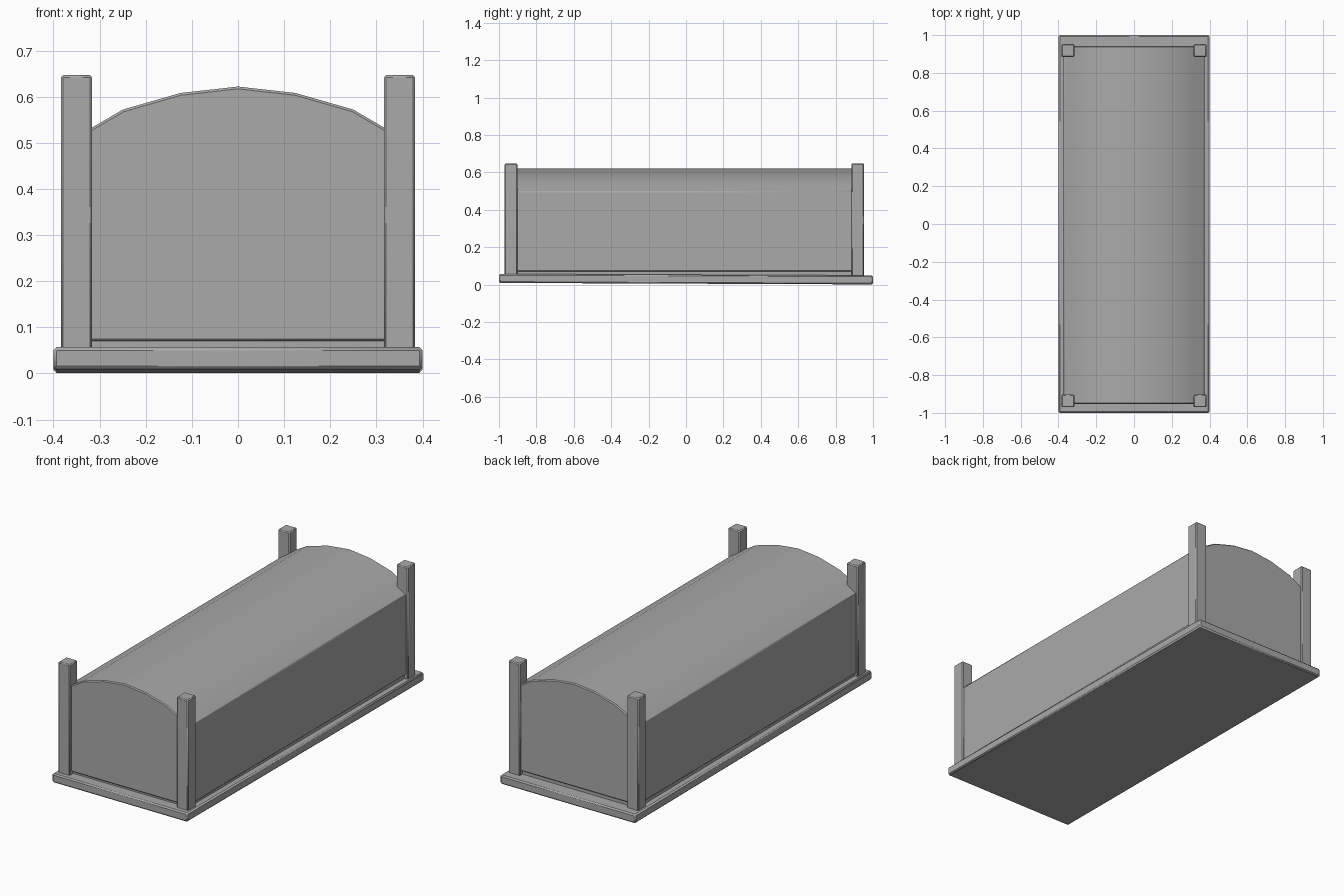
import bpy, bmesh, math
from mathutils import Vector

cube = bpy.data.objects.get("Cube")
if cube:
    bpy.data.objects.remove(cube, do_unlink=True)

grey = bpy.data.materials.new("plain grey")
grey.use_nodes = True
COLOUR = (0.4, 0.4, 0.4, 1)
grey.diffuse_color = COLOUR
grey.node_tree.nodes["Principled BSDF"].inputs["Base Color"].default_value = COLOUR


def finish(name, bm, bevel):
    bmesh.ops.recalc_face_normals(bm, faces=bm.faces)
    mesh = bpy.data.meshes.new(name)
    bm.to_mesh(mesh)
    bm.free()
    mesh.materials.append(grey)
    obj = bpy.data.objects.new(name, mesh)
    bpy.context.collection.objects.link(obj)
    if bevel:
        mod = obj.modifiers.new("soft edges", "BEVEL")
        mod.width = bevel
        mod.segments = 1
        mod.limit_method = "ANGLE"
        mod.angle_limit = math.radians(40)
    bpy.ops.object.select_all(action="DESELECT")
    obj.select_set(True)
    bpy.context.view_layer.objects.active = obj
    bpy.ops.object.shade_smooth_by_angle(angle=math.radians(25))
    return obj


def box(name, low, high, bevel=0.0, adjust=None):
    bm = bmesh.new()
    bmesh.ops.create_cube(bm, size=1)
    low, high = Vector(low), Vector(high)
    for v in bm.verts:
        v.co = (low + high) / 2 + v.co * (high - low)
        if adjust:
            adjust(v.co)
    return finish(name, bm, bevel)


# Base slab, dipping slightly towards the back
def dip(co):
    co.z -= 0.004 * co.y


box("base_slab", (-0.4, -1, 0.005), (0.4, 1, 0.053), 0.007, dip)

# Recessed plinth under the body
box("plinth", (-0.365, -0.94, 0.04), (0.365, 0.93, 0.08))

# Long body with an arched top, extruded from its end profile
half = [(0.373, 0.07), (0.373, 0.497), (0.315, 0.534), (0.25, 0.572), (0.125, 0.608)]
profile = half + [(0, 0.622)] + [(-x, z) for x, z in reversed(half)]
bm = bmesh.new()
end = bm.faces.new([bm.verts.new((x, -0.953, z)) for x, z in profile])
result = bmesh.ops.extrude_face_region(bm, geom=[end], use_keep_orig=True)
for item in result["geom"]:
    if isinstance(item, bmesh.types.BMVert):
        item.co.y = 0.942
finish("arched_body", bm, 0.005)

# Corner posts rising past the eaves
for side, sx in (("left", 1), ("right", -1)):
    for place, y in (("front", -0.936), ("back", 0.918)):
        x = sx * 0.35
        box(f"{place}_{side}_post", (x - 0.034, y - 0.034, 0.04),
            (x + 0.034, y + 0.034, 0.647), 0.005)
